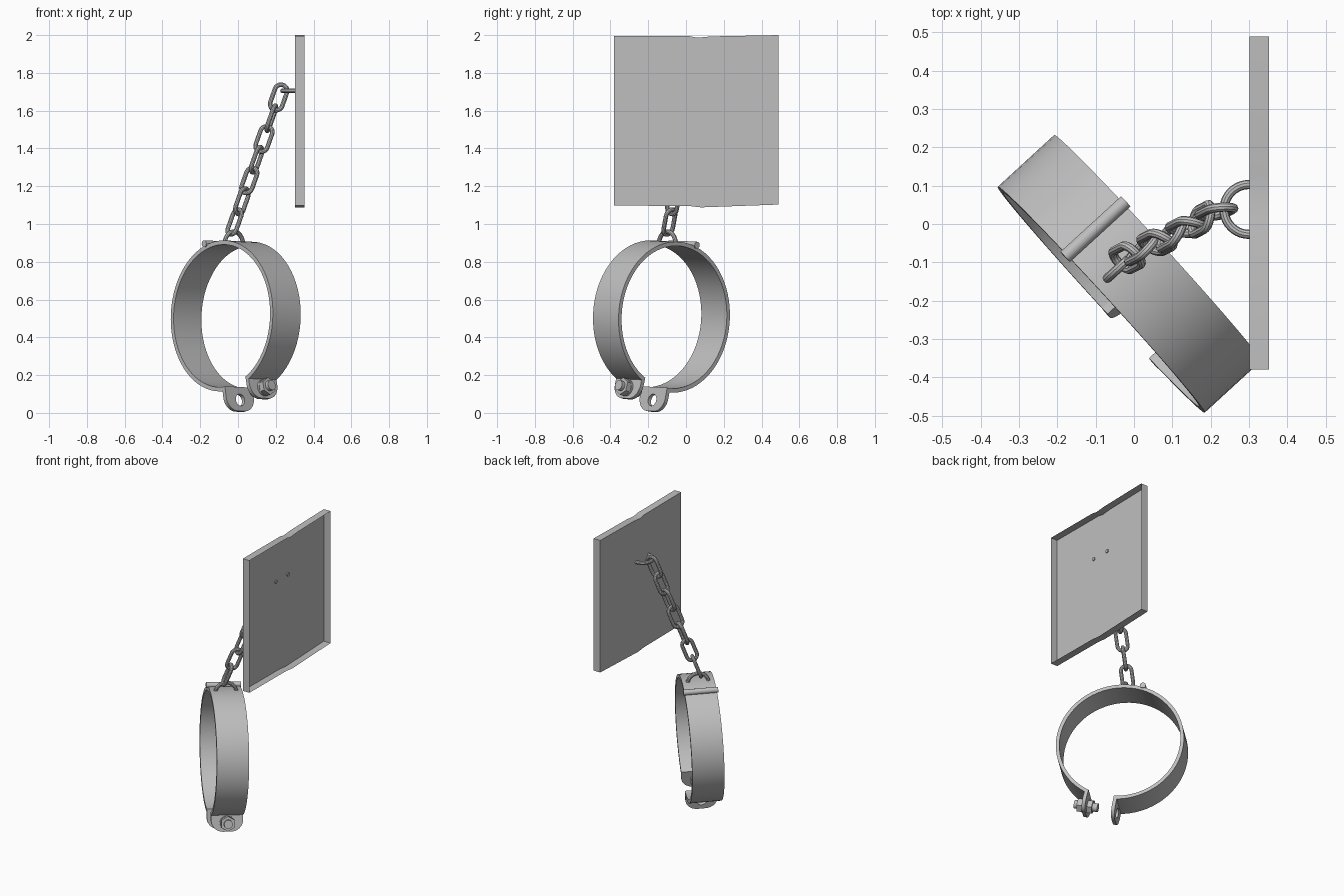
import bpy
import bmesh
from math import sin, cos, pi, radians
from mathutils import Matrix, Vector

if "Cube" in bpy.data.objects:
    bpy.data.objects.remove(bpy.data.objects["Cube"], do_unlink=True)

GREY = (0.52, 0.52, 0.52, 1)
steel = bpy.data.materials.new("grey steel")
steel.use_nodes = True
steel.diffuse_color = GREY
steel.node_tree.nodes["Principled BSDF"].inputs["Base Color"].default_value = GREY

# Cuff frame: x runs across the ring, y along its axis, z up, origin at its centre
CUFF = (Matrix.Translation((-0.012, -0.13, 0.51))
        @ Matrix.Rotation(radians(-47.5), 4, 'Z') @ Matrix.Rotation(radians(-2), 4, 'X'))
RADIUS, THICK, HALF_WIDTH, ROD = 0.4, 0.022, 0.1, 0.012


def finish(ob, matrix=Matrix()):
    """Bake the placement, give the material and shade smooth with sharp edges."""
    ob.data.transform(matrix)
    ob.data.materials.clear()
    ob.data.materials.append(steel)
    bpy.ops.object.select_all(action='DESELECT')
    ob.select_set(True)
    bpy.context.view_layer.objects.active = ob
    bpy.ops.object.shade_smooth_by_angle(angle=radians(35))
    return ob


def from_bmesh(name, bm, matrix=Matrix()):
    mesh = bpy.data.meshes.new(name)
    bm.to_mesh(mesh)
    bm.free()
    ob = bpy.data.objects.new(name, mesh)
    bpy.context.collection.objects.link(ob)
    return finish(ob, matrix)


def from_curve(name, paths, matrix, closed, **settings):
    """Make a mesh from point paths, as a bent rod or a filled plate."""
    curve = bpy.data.curves.new(name, 'CURVE')
    for key, value in settings.items():
        setattr(curve, key, value)
    for path in paths:
        spline = curve.splines.new('POLY')
        spline.points.add(len(path) - 1)
        for point, co in zip(spline.points, path):
            point.co = (*co, 1)
        spline.use_cyclic_u = closed
    ob = bpy.data.objects.new(name, curve)
    bpy.context.collection.objects.link(ob)
    bpy.ops.object.select_all(action='DESELECT')
    ob.select_set(True)
    bpy.context.view_layer.objects.active = ob
    bpy.ops.object.convert(target='MESH')
    return finish(bpy.context.view_layer.objects.active, matrix)


def rod(name, path, matrix=Matrix(), closed=False):
    return from_curve(name, [path], matrix, closed, dimensions='3D',
                      bevel_depth=ROD, bevel_resolution=3, use_fill_caps=True)


def arc(cx, cy, r, start, end, steps=10):
    angles = [radians(start + (end - start) * i / steps) for i in range(steps + 1)]
    return [(cx + r * cos(a), cy + r * sin(a), 0) for a in angles]


def prism(name, sides, radius, length, matrix):
    bm = bmesh.new()
    bmesh.ops.create_cone(bm, cap_ends=True, segments=sides, radius1=radius,
                          radius2=radius, depth=length)
    return from_bmesh(name, bm, matrix)


def band(name, start, end):
    """Curved strap, with angles measured from the bottom of the ring."""
    bm = bmesh.new()
    section = [bm.verts.new((0, y, -r)) for r, y in (
        (RADIUS, -HALF_WIDTH), (RADIUS, HALF_WIDTH),
        (RADIUS - THICK, HALF_WIDTH), (RADIUS - THICK, -HALF_WIDTH))]
    face = bm.faces.new(section)
    bmesh.ops.rotate(bm, verts=section, matrix=Matrix.Rotation(radians(-start), 3, 'Y'))
    steps = 32
    result = bmesh.ops.spin(bm, geom=[face] + face.edges[:] + face.verts[:], axis=(0, 1, 0),
                            cent=(0, 0, 0), angle=radians(start - end), steps=steps)
    ends = [f for f in result["geom_last"] if isinstance(f, bmesh.types.BMFace)]
    if not ends:
        bmesh.ops.holes_fill(bm, edges=bm.edges[:])
    bmesh.ops.recalc_face_normals(bm, faces=bm.faces[:])
    return from_bmesh(name, bm, CUFF)


def lug_frame(x, z, tilt):
    """Plate frame: x along the ring axis, y up the lug, z through it."""
    up = Vector((-tilt, 0, 1)).normalized()
    side = Vector((0, 1, 0))
    m = Matrix((side, up, side.cross(up))).transposed().to_4x4()
    return CUFF @ Matrix.Translation((x, 0, z)) @ m


def lug(name, frame, height, hole_drop):
    r = 0.075
    edge = HALF_WIDTH - r
    outline = ([(HALF_WIDTH, 0.01, 0), (-HALF_WIDTH, 0.01, 0)]
               + arc(-edge, r - height, r, 180, 270) + arc(edge, r - height, r, 270, 360))
    hole = arc(0, -hole_drop, 0.032, 0, 360, 20)[:-1]
    return from_curve(name, [outline, hole], frame, True, dimensions='2D',
                      fill_mode='BOTH', extrude=THICK / 2)


# Two straps of the cuff, meeting at the hinge and open at the bottom
band("cuff_strap_bolt_side", 32.5, 201.4)
band("cuff_strap_hole_side", 201.4, 365)

# Hinge barrel
across = Matrix.Rotation(pi / 2, 4, 'X')
prism("hinge_barrel", 24, 0.018, 0.215, CUFF @ Matrix.Translation((-0.146, 0, 0.382)) @ across)

# Closing lugs
lug("hole_lug", lug_frame(0.03, -0.385, 0.2), 0.12, 0.06)
bolt_frame = lug_frame(0.21, -0.327, 0.26)
lug("bolt_lug", bolt_frame, 0.112, 0.056)

# Bolt through one lug, with a nut and a head
for name, sides, radius, length, offset in (
        ("bolt_shaft", 20, 0.027, 0.15, 0.0),
        ("bolt_nut", 6, 0.047, 0.032, 0.037),
        ("bolt_washer", 20, 0.045, 0.012, 0.016),
        ("bolt_head", 6, 0.045, 0.03, -0.028)):
    prism(name, sides, radius, length, bolt_frame @ Matrix.Translation((0, -0.056, offset)))

# Staple on top of the cuff
rod("cuff_staple", [(-0.03, x, y + 0.385) for x, y, _ in arc(0, 0, 0.065, 0, 180, 20)], CUFF)

# Staple in the wall plate, with ends poking through
wall_loop = arc(0.30, 0.038, 0.065, 90, 270, 20)
wall_loop = [(0.308, wall_loop[0][1], 0)] + wall_loop + [(0.308, wall_loop[-1][1], 0)]
rod("wall_staple", wall_loop, Matrix.Translation((0, 0, 1.705)))

# Chain of seven links, each turned a quarter from the last
first, last = Vector((-0.018, -0.088, 1.01)), Vector((0.215, 0.032, 1.67))
along = (last - first).normalized()
link_path = arc(0, 0.038, 0.033, 0, 180) + arc(0, -0.038, 0.033, 180, 360)
LINKS = 7
for i in range(LINKS):
    f = i / (LINKS - 1)
    turn = radians(42.5 + 47.5 * f + 90 * (i % 2))
    facing = Vector((cos(turn), sin(turn), 0))
    side = along.cross(facing).normalized()
    frame = Matrix((side, along, side.cross(along))).transposed().to_4x4()
    rod(f"chain_link_{i + 1}", link_path, Matrix.Translation(first.lerp(last, f)) @ frame, True)

# Wall plate: a shallow tray open at the back, with slightly uneven edges
bm = bmesh.new()
outline = [(-0.38, 1.098), (0.02, 1.095), (0.08, 1.088), (0.49, 1.103),
           (0.49, 2.0), (0.13, 1.993), (0.06, 1.986), (0.02, 1.994), (-0.38, 1.996)]
front = [bm.verts.new((0.302, y, z)) for y, z in outline]
back = [bm.verts.new((0.352, y, z)) for y, z in outline]
bm.faces.new(front[::-1])
for i in range(len(outline)):
    j = (i + 1) % len(outline)
    bm.faces.new((front[i], front[j], back[j], back[i]))
from_bmesh("wall_plate", bm)
